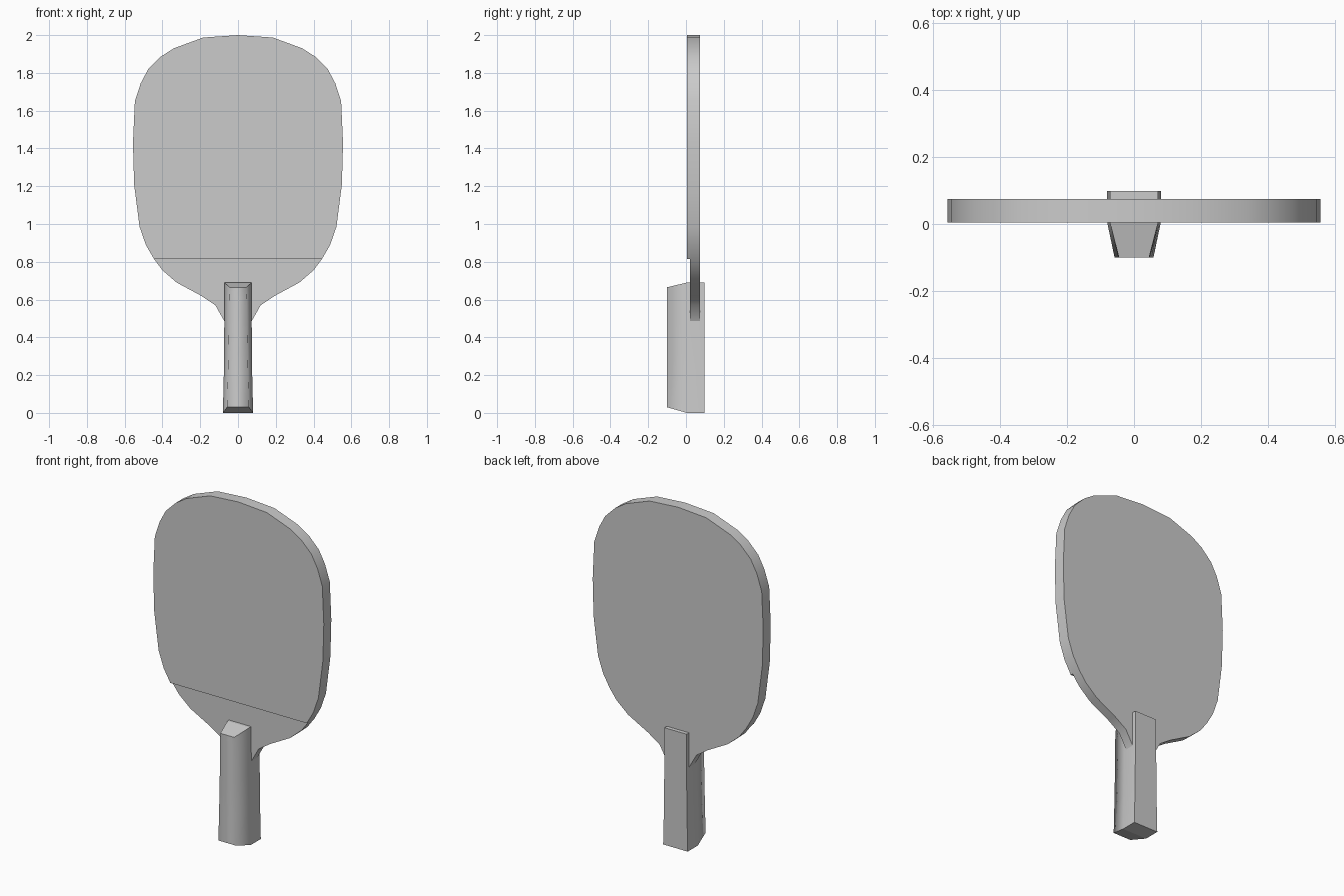
import bpy, bmesh, math

if "Cube" in bpy.data.objects:
    bpy.data.objects.remove(bpy.data.objects["Cube"])

# Right half of the blade outline (x, z), top to neck
HALF = [(0, 2.0), (0.185, 1.987), (0.34, 1.93), (0.41, 1.885), (0.475, 1.82),
        (0.515, 1.745), (0.546, 1.65), (0.556, 1.43), (0.55, 1.21),
        (0.521, 0.985), (0.488, 0.89), (0.445, 0.815), (0.40, 0.755),
        (0.325, 0.69), (0.195, 0.62), (0.12, 0.57), (0.072, 0.485), (0.055, 0.44)]


def finish(name, bm):
    bmesh.ops.recalc_face_normals(bm, faces=bm.faces[:])
    me = bpy.data.meshes.new(name)
    bm.to_mesh(me)
    bm.free()
    ob = bpy.data.objects.new(name, me)
    bpy.context.collection.objects.link(ob)
    return ob


def slab(name, half, y0, y1):
    """Mirror a half outline and extrude it from y0 to y1."""
    outline = half + [(-x, z) for x, z in reversed(half[1:])]
    bm = bmesh.new()
    face = bm.faces.new([bm.verts.new((x, y0, z)) for x, z in outline])
    ext = bmesh.ops.extrude_face_region(bm, geom=[face], use_keep_orig=True)
    verts = [g for g in ext["geom"] if isinstance(g, bmesh.types.BMVert)]
    bmesh.ops.translate(bm, verts=verts, vec=(0, y1 - y0, 0))
    ob = finish(name, bm)
    bpy.ops.object.select_all(action='DESELECT')
    ob.select_set(True)
    bpy.context.view_layer.objects.active = ob
    bpy.ops.object.shade_smooth_by_angle(angle=math.radians(40))
    return ob


# Wooden blade and the front rubber sheet ending in a straight lower edge
slab("blade", HALF, 0.02, 0.075)
slab("front_rubber", [p for p in HALF if p[1] >= 0.815], 0.005, 0.02)

# Handle: flared hexagonal sections (z at back, z at front, half width back, half width front)
SECTIONS = [(0.0, 0.03, 0.08, 0.058), (0.21, 0.21, 0.075, 0.053),
            (0.41, 0.41, 0.073, 0.049), (0.62, 0.61, 0.072, 0.047),
            (0.69, 0.665, 0.072, 0.045)]
bm = bmesh.new()
rings = []
for zb, zf, wb, wf in SECTIONS:
    pts = [(-wf, -0.1, zf), (wf, -0.1, zf), (wb, 0.005, zb),
           (wb, 0.098, zb), (-wb, 0.098, zb), (-wb, 0.005, zb)]
    rings.append([bm.verts.new(p) for p in pts])
for a, b in zip(rings, rings[1:]):
    for i in range(6):
        j = (i + 1) % 6
        bm.faces.new((a[i], a[j], b[j], b[i])).smooth = True
# Caps: a flat rear part and a sloped front part
for r in (rings[0], rings[-1]):
    bm.faces.new((r[0], r[1], r[2], r[5]))
    bm.faces.new((r[2], r[3], r[4], r[5]))
# Crisp back corners and cap rims, soft front corners
for a, b in zip(rings, rings[1:]):
    for i in (3, 4):
        bm.edges.get((a[i], b[i])).smooth = False
for r in (rings[0], rings[-1]):
    for i in range(6):
        bm.edges.get((r[i], r[(i + 1) % 6])).smooth = False
finish("handle", bm)
